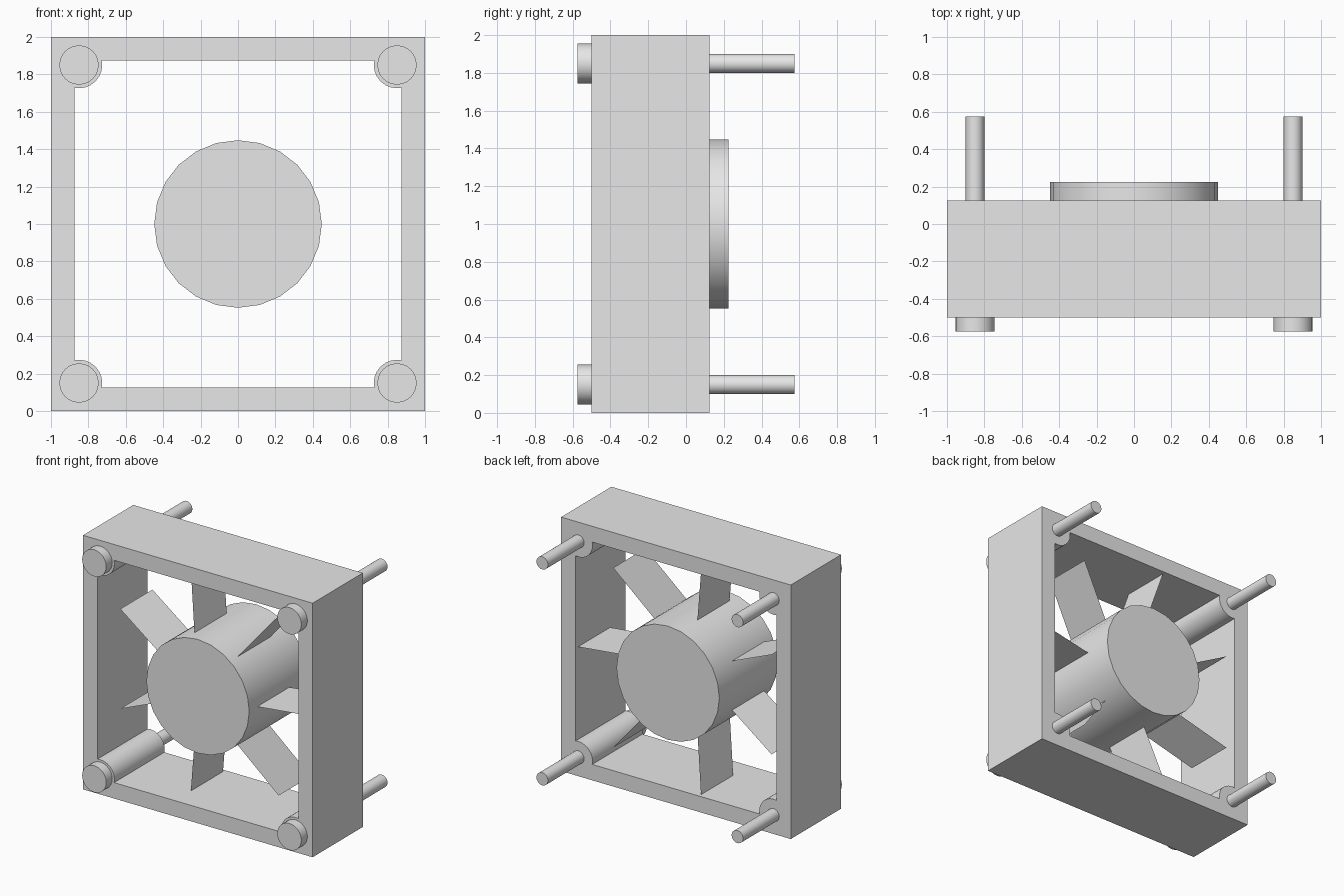
import bpy, bmesh, math
from mathutils import Matrix, Vector

cube = bpy.data.objects.get("Cube")
if cube:
    bpy.data.objects.remove(cube, do_unlink=True)

grey = bpy.data.materials.new("plain_grey")
grey.use_nodes = True
grey.diffuse_color = (0.8, 0.8, 0.8, 1)
grey.node_tree.nodes["Principled BSDF"].inputs["Base Color"].default_value = (0.8, 0.8, 0.8, 1)

FRONT, BACK, MID = -0.5, 0.125, 1.0


def add_object(name, bm, smooth=False):
    mesh = bpy.data.meshes.new(name)
    bm.to_mesh(mesh)
    bm.free()
    mesh.materials.append(grey)
    obj = bpy.data.objects.new(name, mesh)
    bpy.context.collection.objects.link(obj)
    if smooth:
        bpy.ops.object.select_all(action='DESELECT')
        obj.select_set(True)
        bpy.context.view_layer.objects.active = obj
        bpy.ops.object.shade_smooth_by_angle(angle=math.radians(35))
    return obj


def cylinder(name, x, z, radius, y0, y1, sides=24):
    """Capped cylinder running along y."""
    bm = bmesh.new()
    place = Matrix.Translation((x, (y0 + y1) / 2, z)) @ Matrix.Rotation(math.pi / 2, 4, 'X')
    bmesh.ops.create_cone(bm, cap_ends=True, segments=sides, radius1=radius,
                          radius2=radius, depth=y1 - y0, matrix=place)
    return add_object(name, bm, smooth=True)


# Square housing: mitred ring of quads
bm = bmesh.new()
corners = [(-1, -1), (1, -1), (1, 1), (-1, 1)]
rings = [[bm.verts.new((sx * half, y, MID + sz * half)) for sx, sz in corners]
         for half, y in ((1, FRONT), (1, BACK), (0.875, BACK), (0.875, FRONT))]
for a, b in zip(rings, rings[1:] + rings[:1]):
    for i in range(4):
        j = (i + 1) % 4
        bm.faces.new((a[i], a[j], b[j], b[i]))
bmesh.ops.recalc_face_normals(bm, faces=bm.faces)
add_object("housing_frame", bm)

# Central hub
cylinder("hub", 0, MID, 0.448, FRONT, 0.225)

# Seven flat, swept blades
bm = bmesh.new()
for k in range(7):
    angle = math.tau * k / 7
    out = Vector((math.cos(angle), 0, math.sin(angle)))
    bm.faces.new([bm.verts.new(out * r + Vector((0, y, MID)))
                  for r, y in ((0.4, -0.41), (0.905, -0.3), (0.905, 0.1), (0.4, -0.01))])
add_object("fan_blades", bm)

# Corner sleeves with screws
for sx, side in ((-1, "right"), (1, "left")):
    for sz, level in ((-1, "lower"), (1, "upper")):
        x, z = sx * 0.85, MID + sz * 0.85
        tag = f"{level}_{side}"
        cylinder("sleeve_" + tag, x, z, 0.124, FRONT, BACK)
        cylinder("screw_head_" + tag, x, z, 0.105, -0.575, FRONT)
        cylinder("screw_shaft_" + tag, x, z, 0.05, FRONT, 0.575)
